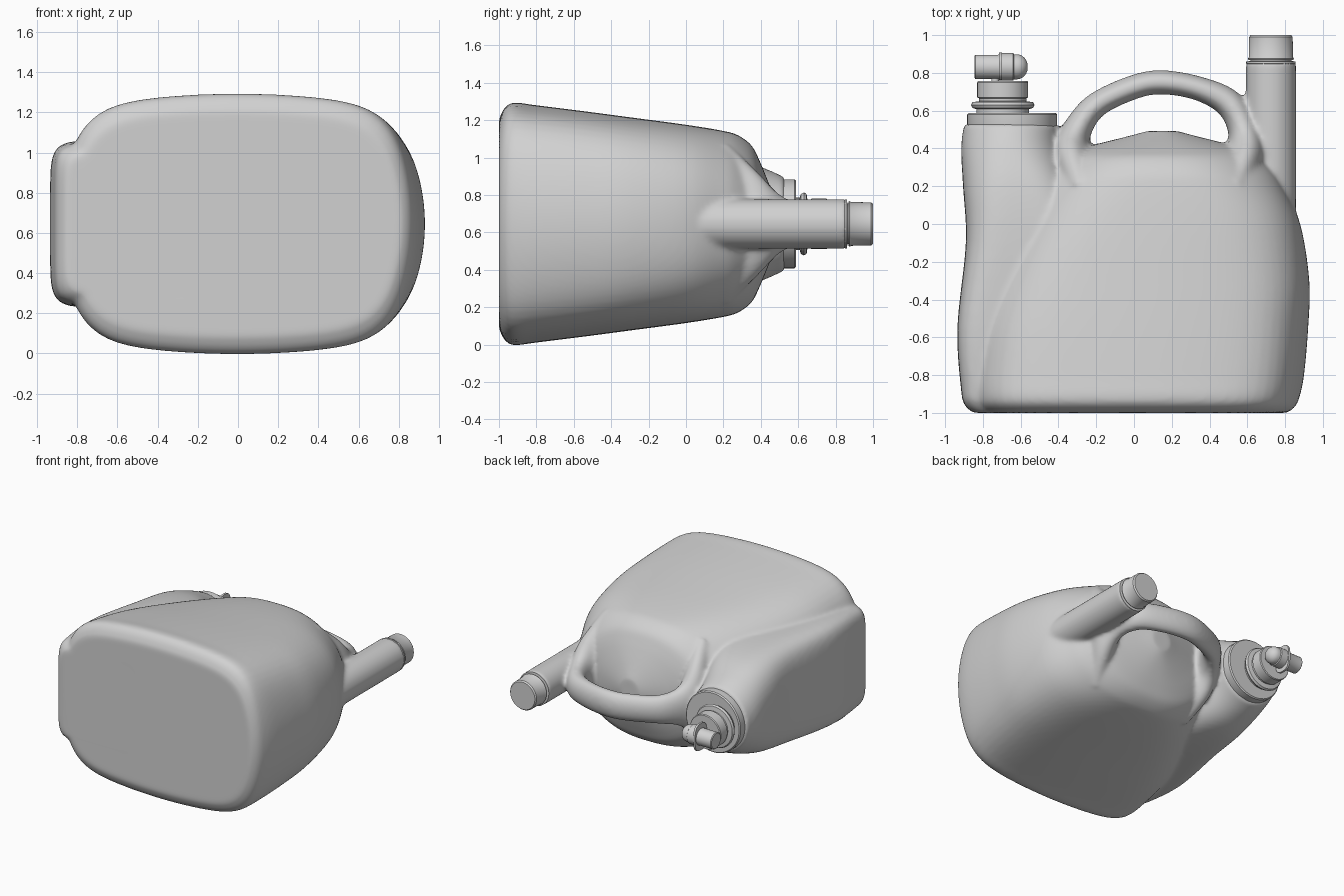
import bpy, bmesh, math

cube = bpy.data.objects.get("Cube")
if cube:
    bpy.data.objects.remove(cube, do_unlink=True)

ZC = 0.645  # height of the symmetry plane

grey = bpy.data.materials.new("light_grey_plastic")
grey.use_nodes = True
COLOUR = (0.64, 0.64, 0.64, 1)
grey.diffuse_color = COLOUR
grey.node_tree.nodes["Principled BSDF"].inputs["Base Color"].default_value = COLOUR


def spline(points, steps=5):
    """Smooth curve through the given tuples."""
    out = []
    last = len(points) - 1
    for i in range(last):
        quad = [points[max(0, min(last, i + k))] for k in (-1, 0, 1, 2)]
        for s in range(steps):
            t = s / steps
            out.append(tuple(
                0.5 * (2 * b + (c - a) * t + (2 * a - 5 * b + 4 * c - d) * t * t
                       + (3 * b - a - 3 * c + d) * t ** 3)
                for a, b, c, d in zip(*quad)))
    out.append(points[-1])
    return out


def loft(bm, rings, sides=64, crown=0.0, bow=0.0):
    """Skin rings of (x, y, angle, half width, half depth, exponent)."""
    loops = []
    for x, y, angle, hw, hz, n in rings:
        loop = []
        for k in range(sides):
            t = math.tau * k / sides
            c, s = math.cos(t), math.sin(t)
            r = (abs(c) ** n + abs(s) ** n) ** (-1 / n)
            u = hw * c * r * (1 - bow * (s * r) ** 2)
            v = hz * s * r * (1 - crown * (c * r) ** 2)
            loop.append(bm.verts.new((x + u * math.cos(angle),
                                      y + u * math.sin(angle), ZC + v)))
        loops.append(loop)
    for a, b in zip(loops, loops[1:]):
        for k in range(sides):
            j = (k + 1) % sides
            bm.faces.new((a[k], a[j], b[j], b[k]))
    bm.faces.new(loops[0])
    bm.faces.new(loops[-1])


def finish(name, bm, angle=35):
    bmesh.ops.recalc_face_normals(bm, faces=bm.faces)
    for f in bm.faces:
        f.smooth = True
    me = bpy.data.meshes.new(name)
    bm.to_mesh(me)
    bm.free()
    me.set_sharp_from_angle(angle=math.radians(angle))
    me.materials.append(grey)
    ob = bpy.data.objects.new(name, me)
    bpy.context.collection.objects.link(ob)
    return ob


def stations(rows):
    """Rows of (y, x min, x max, half depth, exponent) into rings."""
    return [((a + b) / 2, y, 0, (b - a) / 2, hz, n) for y, a, b, hz, n in spline(rows)]


def turned(name, profile, centre, along_x=False, sides=48):
    """Lathe a (position, radius) profile along y, or along x."""
    bm = bmesh.new()
    if along_x:
        rings = [(p, centre, math.pi / 2, r, r, 2) for p, r in profile]
    else:
        rings = [(centre, p, 0, r, r, 2) for p, r in profile]
    loft(bm, rings, sides)
    return finish(name, bm)


# Jug shell: main tank, filler column, spout and handle fused together
shell = bmesh.new()
loft(shell, stations([
    (-1.0, -0.83, 0.81, 0.56, 8), (-0.97, -0.865, 0.85, 0.62, 8),
    (-0.92, -0.885, 0.875, 0.648, 8), (-0.8, -0.885, 0.9, 0.634, 8),
    (-0.55, -0.85, 0.922, 0.603, 7.5), (-0.3, -0.77, 0.928, 0.57, 6.5),
    (0.0, -0.63, 0.88, 0.53, 5), (0.2, -0.52, 0.79, 0.497, 3.8),
    (0.28, -0.47, 0.74, 0.473, 3.3), (0.35, -0.41, 0.68, 0.42, 3),
    (0.39, -0.33, 0.62, 0.345, 2.8), (0.43, -0.17, 0.47, 0.25, 2.6),
    (0.465, -0.03, 0.33, 0.16, 2.4), (0.492, 0.07, 0.23, 0.09, 2.2)]),
    128, crown=0.1, bow=0.17)

loft(shell, stations([
    (-1.0, -0.85, -0.2, 0.35, 8), (-0.96, -0.895, -0.2, 0.38, 8),
    (-0.88, -0.915, -0.2, 0.4, 8), (-0.55, -0.935, -0.2, 0.415, 7),
    (-0.1, -0.89, -0.25, 0.405, 4.5), (0.2, -0.905, -0.32, 0.37, 3),
    (0.4, -0.915, -0.39, 0.305, 2.2), (0.53, -0.9, -0.405, 0.248, 2)]), 96)

loft(shell, [(0.725, y, 0, 0.133, 0.133, 2) for y in (-0.1, 0.3, 0.6, 0.86)])

grip = spline([
    (-0.29, 0.22, 0.12, 0.43), (-0.33, 0.38, 0.11, 0.29), (-0.30, 0.5, 0.078, 0.155),
    (-0.2, 0.63, 0.066, 0.11), (0.0, 0.725, 0.064, 0.105), (0.15, 0.75, 0.064, 0.105),
    (0.34, 0.718, 0.064, 0.105), (0.5, 0.64, 0.075, 0.11), (0.575, 0.51, 0.08, 0.15),
    (0.59, 0.38, 0.11, 0.28), (0.54, 0.22, 0.12, 0.43)])
rings = []
for i, (x, y, hw, hz) in enumerate(grip):
    p, q = grip[max(i - 1, 0)], grip[min(i + 1, len(grip) - 1)]
    heading = math.atan2(q[1] - p[1], q[0] - p[0])
    rings.append((x, y, heading + math.pi / 2, hw, hz, 2))
loft(shell, rings, 32)

jug = finish("jug_shell", shell)
fuse = jug.modifiers.new("fuse", "REMESH")
fuse.mode = "VOXEL"
fuse.voxel_size = 0.014
fuse.use_smooth_shade = True
soften = jug.modifiers.new("soften", "SMOOTH")
soften.factor = 0.5
soften.iterations = 10

# Spout collar and cap
turned("spout_collar", [(0.84, 0.12), (0.85, 0.131), (0.86, 0.131), (0.863, 0.108),
                        (0.873, 0.108)], 0.725)
turned("spout_cap", [(0.868, 0.118), (0.875, 0.122), (0.882, 0.117), (0.99, 0.115),
                     (1.0, 0.107)], 0.725)

# Filler ring and tap base
turned("filler_ring", [(0.5, 0.235), (0.52, 0.238), (0.58, 0.238), (0.588, 0.23)], -0.645)
turned("tap_base", [(0.58, 0.14), (0.608, 0.14), (0.614, 0.16), (0.63, 0.168),
                    (0.645, 0.16), (0.65, 0.125), (0.665, 0.125), (0.67, 0.135),
                    (0.75, 0.135), (0.757, 0.13)], -0.695)

# Tap: stem, rounded barrel, lever plate and outlet rim
turned("tap_stem", [(0.75, 0.02), (0.82, 0.02)], -0.735, sides=24)
dome = [(-0.62 + 0.058 * math.sin(a), 0.066 * math.cos(a))
        for a in (math.radians(10 * k) for k in range(9))]
turned("tap_barrel", [(-0.845, 0.058), (-0.84, 0.064), (-0.72, 0.064), (-0.715, 0.066)] + dome,
       0.832, along_x=True, sides=32)
turned("tap_rim", [(-0.715, 0.066), (-0.71, 0.073), (-0.64, 0.073), (-0.635, 0.066)],
       0.832, along_x=True, sides=32)
lever = bmesh.new()
loft(lever, [(x, 0.835, math.pi / 2, 0.074, 0.105, 3) for x in (-0.716, -0.70)], 32)
finish("tap_lever", lever)
